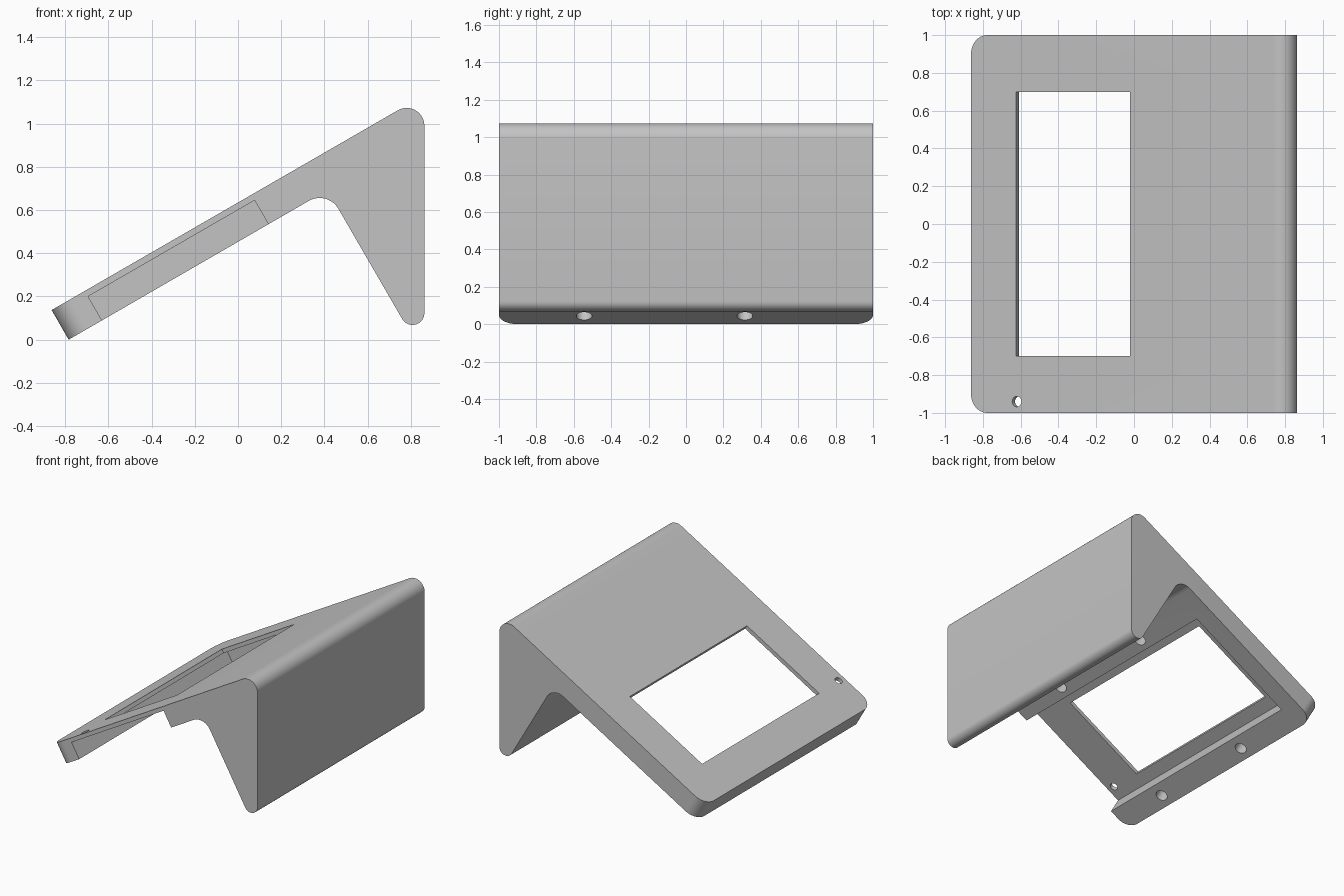
import bpy, bmesh, math
from mathutils import Matrix, Vector

if "Cube" in bpy.data.objects:
    bpy.data.objects.remove(bpy.data.objects["Cube"])

TILT = math.radians(30)
THICK = 0.158
# frame of the sloped plate: x up the slope, z out of its top face, origin at the low top edge
PLATE = Matrix.Translation((-0.863, 0, 0.137)) @ Matrix.Rotation(-TILT, 4, 'Y')

grey = bpy.data.materials.new("plain_grey")
grey.diffuse_color = (0.55, 0.55, 0.55, 1)
grey.use_nodes = True
grey.node_tree.nodes["Principled BSDF"].inputs["Base Color"].default_value = grey.diffuse_color


def arc(cx, cz, r, start, end, n=14):
    angles = [math.radians(start + (end - start) * i / n) for i in range(n + 1)]
    return [(cx + r * math.cos(a), cz + r * math.sin(a)) for a in angles]


def add_object(name, bm):
    bmesh.ops.recalc_face_normals(bm, faces=bm.faces)
    mesh = bpy.data.meshes.new(name)
    bm.to_mesh(mesh)
    bm.free()
    obj = bpy.data.objects.new(name, mesh)
    bpy.context.collection.objects.link(obj)
    mesh.materials.append(grey)
    return obj


def box_cutter(name, x, y, z):
    bm = bmesh.new()
    size = Matrix.Diagonal((x[1] - x[0], y[1] - y[0], z[1] - z[0], 1))
    mid = Matrix.Translation((sum(x) / 2, sum(y) / 2, sum(z) / 2))
    bmesh.ops.create_cube(bm, size=1, matrix=PLATE @ mid @ size)
    return add_object(name, bm)


def hole_cutter(name, x, y, r, z):
    bm = bmesh.new()
    mid = Matrix.Translation((x, y, sum(z) / 2))
    bmesh.ops.create_cone(bm, cap_ends=True, segments=32, radius1=r, radius2=r,
                          depth=z[1] - z[0], matrix=PLATE @ mid)
    return add_object(name, bm)


# side profile: sloped plate, rounded ridge, rear leg with rounded foot, rounded inner corner
profile = [(-0.863, 0.137), (-0.784, 0.0)]
profile += arc(0.378, 0.556, 0.1, 120, 30)
profile += arc(0.808, 0.123, 0.055, 210, 360)
profile += arc(0.781, 0.991, 0.082, 0, 120)

bm = bmesh.new()
side = bm.faces.new([bm.verts.new((x, -1, z)) for x, z in profile])
grown = bmesh.ops.extrude_face_region(bm, geom=[side])
bmesh.ops.translate(bm, vec=(0, 2, 0),
                    verts=[v for v in grown["geom"] if isinstance(v, bmesh.types.BMVert)])
# round the two low corners of the plate
low = [e for e in bm.edges if all(v.co.x < -0.7 for v in e.verts)
       and abs(e.verts[0].co.y - e.verts[1].co.y) < 0.01]
bmesh.ops.bevel(bm, geom=low, offset=0.1, segments=14, profile=0.5, affect='EDGES')
stand = add_object("stand", bm)

# recess under the plate, window, and screw and magnet holes
cutters = [
    box_cutter("recess_cutter", (0.178, 1.068), (-1.1, 0.85), (-0.4, -0.03)),
    box_cutter("window_cutter", (0.275, 0.973), (-0.7, 0.7), (-0.1, 0.1)),
    hole_cutter("small_hole_cutter", 0.28, -0.94, 0.028, (-0.1, 0.1)),
]
for x in (0.087, 1.149):
    for y in (-0.545, 0.315):
        cutters.append(hole_cutter("blind_hole_cutter", x, y, 0.042,
                                   (-THICK - 0.05, -THICK + 0.09)))

bpy.context.view_layer.objects.active = stand
stand.select_set(True)
for cutter in cutters:
    cutter.hide_render = True
    mod = stand.modifiers.new(cutter.name, 'BOOLEAN')
    mod.operation = 'DIFFERENCE'
    mod.solver = 'EXACT'
    mod.object = cutter
    bpy.ops.object.modifier_apply(modifier=mod.name)
for cutter in cutters:
    bpy.data.objects.remove(cutter)

bpy.ops.object.shade_smooth_by_angle(angle=math.radians(25))
